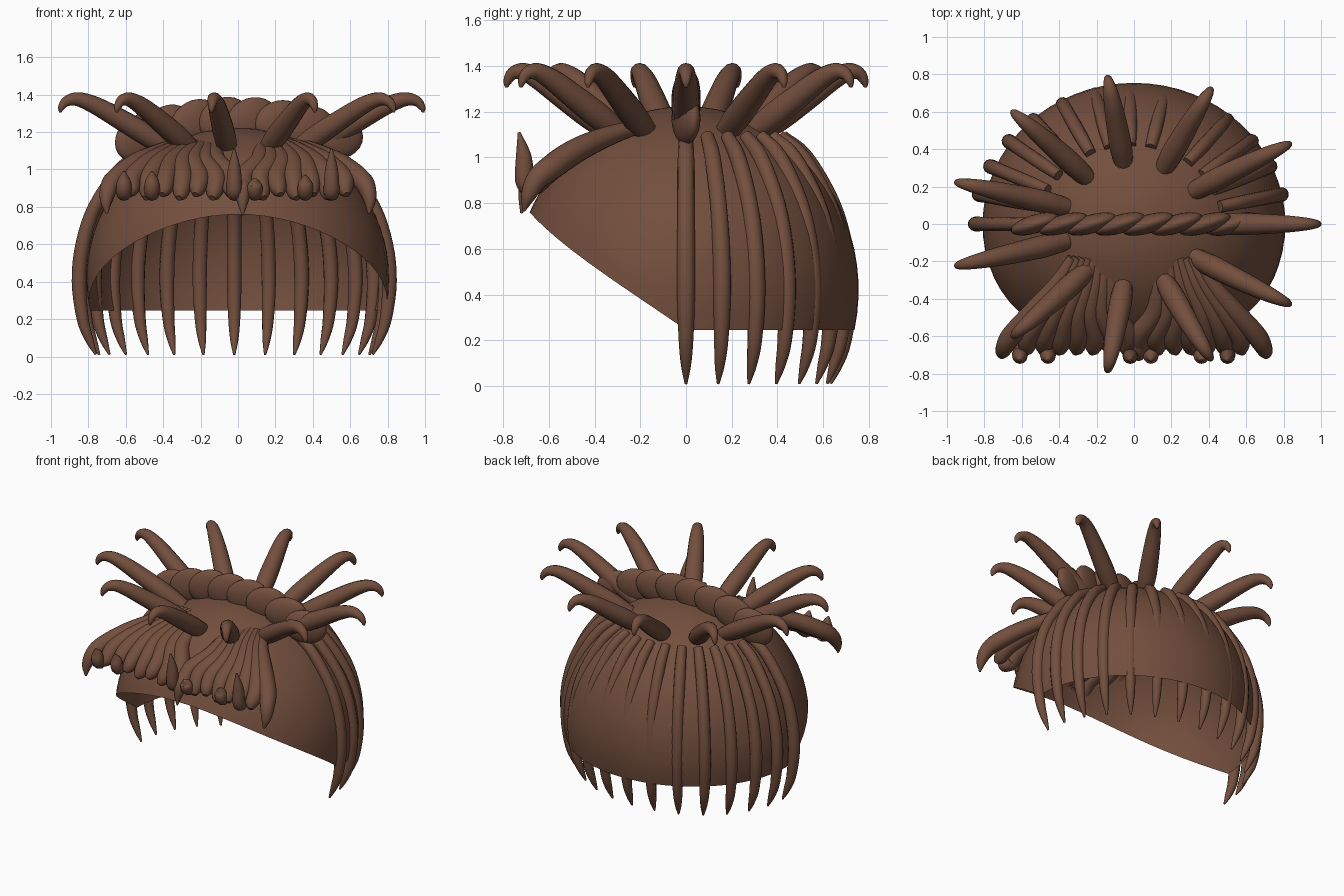
import bpy, bmesh, math
from mathutils import Vector, Matrix

if "Cube" in bpy.data.objects:
    bpy.data.objects.remove(bpy.data.objects["Cube"])

hair = bpy.data.materials.new("brown_hair")
hair.diffuse_color = (0.17, 0.077, 0.047, 1)
hair.use_nodes = True
hair.node_tree.nodes["Principled BSDF"].inputs["Base Color"].default_value = hair.diffuse_color
CZ, RX, RY, RZ = 0.42, 0.81, 0.755, 0.803  # cap ellipsoid


def finish(bm, name, angle=50):
    bmesh.ops.recalc_face_normals(bm, faces=bm.faces)
    me = bpy.data.meshes.new(name)
    bm.to_mesh(me)
    bm.free()
    me.materials.append(hair)
    ob = bpy.data.objects.new(name, me)
    bpy.context.collection.objects.link(ob)
    bpy.ops.object.select_all(action='DESELECT')
    bpy.context.view_layer.objects.active = ob
    ob.select_set(True)
    bpy.ops.object.shade_smooth_by_angle(angle=math.radians(angle))
    return ob


def smooth_path(pts, steps):
    """Catmull-Rom sampling of (x, y, z, radius) points."""
    p = [Vector(q) for q in pts]
    p = [2 * p[0] - p[1]] + p + [2 * p[-1] - p[-2]]
    out = []
    for i in range(1, len(p) - 2):
        a, b, c, d = p[i - 1:i + 3]
        for k in range(steps):
            t = k / steps
            out.append(0.5 * (2 * b + (c - a) * t + (2 * a - 5 * b + 4 * c - d) * t * t
                              + (3 * b - a - 3 * c + d) * t ** 3))
    return out + [p[-2]]


def lock(name, pts, side, flat=1.0, sides=12, steps=4):
    """Tapered lock of hair swept along a path; side is its width direction."""
    bm = bmesh.new()
    path = smooth_path(pts, steps)
    rings = []
    for i, q in enumerate(path):
        t = (path[min(i + 1, len(path) - 1)].xyz - path[max(i - 1, 0)].xyz).normalized()
        u = Vector(side)
        u = (u - t * u.dot(t)).normalized()
        v = t.cross(u)
        r = max(q.w, 0.003)
        ring = []
        for k in range(sides):
            a = math.tau * k / sides
            ring.append(bm.verts.new(q.xyz + u * r * math.cos(a) + v * r * flat * math.sin(a)))
        rings.append(ring)
    for r0, r1 in zip(rings, rings[1:]):
        for k in range(sides):
            j = (k + 1) % sides
            bm.faces.new((r0[k], r0[j], r1[j], r1[k]))
    bm.faces.new(rings[0])
    bm.faces.new(rings[-1])
    return finish(bm, name)


# Hair cap: open dome, lower edge rising toward the forehead
bm = bmesh.new()
N, M = 64, 20
top = bm.verts.new((0, 0, CZ + RZ))
rows = []
for j in range(1, M + 1):
    row = []
    for i in range(N):
        a = math.tau * i / N
        edge = 0.245 + 0.515 * max(0, -math.sin(a))
        low = math.acos((edge - CZ) / RZ)
        p = low * j / M
        row.append(bm.verts.new((RX * math.sin(p) * math.cos(a),
                                 RY * math.sin(p) * math.sin(a), CZ + RZ * math.cos(p))))
    rows.append(row)
for i in range(N):
    k = (i + 1) % N
    bm.faces.new((top, rows[0][i], rows[0][k]))
    for r0, r1 in zip(rows, rows[1:]):
        bm.faces.new((r0[i], r1[i], r1[k], r0[k]))
finish(bm, "hair_cap")

# Long hanging locks around the sides and back
HANG = [(.49, 1.09, .03), (.61, 1.0, .036), (.745, .8, .037), (.81, .6, .039),
        (.83, .4, .039), (.81, .2, .032), (.775, .09, .022), (.74, .01, .006)]
for i in range(15):
    a = math.pi * i / 14
    c, s = math.cos(a), math.sin(a)
    lock(f"hanging_lock_{i}", [(r * c - .02, r * s * .855, z, w) for r, z, w in HANG],
         (-s, c, 0))

# Ring of curled horns of hair
HORN = [(.38, 1.11, .05), (.5, 1.18, .06), (.65, 1.265, .056), (.79, 1.34, .048),
        (.89, 1.375, .038), (.955, 1.365, .028), (.985, 1.33, .018), (.99, 1.305, .006)]
for i in range(11):
    a = math.tau * i / 11
    c, s = math.cos(a), math.sin(a)
    lock(f"curled_horn_{i}", [(r * c, r * s * (.8 + .08 * (1 - r)), z, w) for r, z, w in HORN],
         (-s, c, 0))

# Crest: row of overlapping slanted lumps from side to side
for i in range(8):
    x = -.53 + i * 1.06 / 7
    z = 1.27 - .40 * abs(x) ** 2.2
    bm = bmesh.new()
    bmesh.ops.create_uvsphere(bm, u_segments=20, v_segments=12, radius=1)
    bm.transform(Matrix.Translation((x, 0, z)) @ Matrix.Rotation(math.radians(17), 4, 'Z')
                 @ Matrix.Rotation(math.radians(-20 + 35 * x), 4, 'Y')
                 @ Matrix.Diagonal((.145, .05, .115, 1)))
    finish(bm, f"crest_lump_{i}")

# Fringe: two fans of locks swept forward from a centre parting
for sgn, label in ((-1, "left"), (1, "right")):
    for i in range(8):
        f = i / 7  # 0 beside the parting, 1 outermost
        x0, x2 = .13 + .2 * f, .04 + .62 * f
        x1 = x0 + (x2 - x0) * .55 + .03
        droop = .06 * (i % 2)
        pts = [(x0, -.18, 1.14, .026), (x0 + (x1 - x0) * .4, -.32, 1.10, .042),
               (x1, -.47, 1.035, .054), (x2 - .01, -.59, .955, .056),
               (x2, -.66, .895 - droop * .3, .044), (x2 + .01, -.69, .865 - droop * .3, .018)]
        if i == 7:  # long outer lock with hanging tip
            pts[4:] = [(.69, -.655, .90, .048), (.705, -.69, .83, .033), (.70, -.71, .765, .006)]
        lock(f"fringe_{label}_{i}", [(sgn * x, y, z, w) for x, y, z, w in pts], (1, .3 * sgn, 0))

# Small curls turned up at the fringe ends
for i, (x, h) in enumerate([(-.61, .99), (-.46, .99), (-.02, 1.11), (.09, .95), (.36, .97), (.5, 1.11)]):
    lock(f"upturned_curl_{i}", [(x, -.63, .89, .03), (x, -.68, .872, .04), (x, -.705, .90, .042),
                                (x, -.71, .9 + (h - .9) * .5, .034), (x, -.73, h, .006)], (1, 0, 0))

# Pointed lock hanging over the middle of the forehead
lock("centre_tip", [(.02, -.6, .95, .04), (.025, -.67, .90, .045), (.025, -.70, .84, .034),
                    (.025, -.72, .755, .005)], (1, 0, 0))
